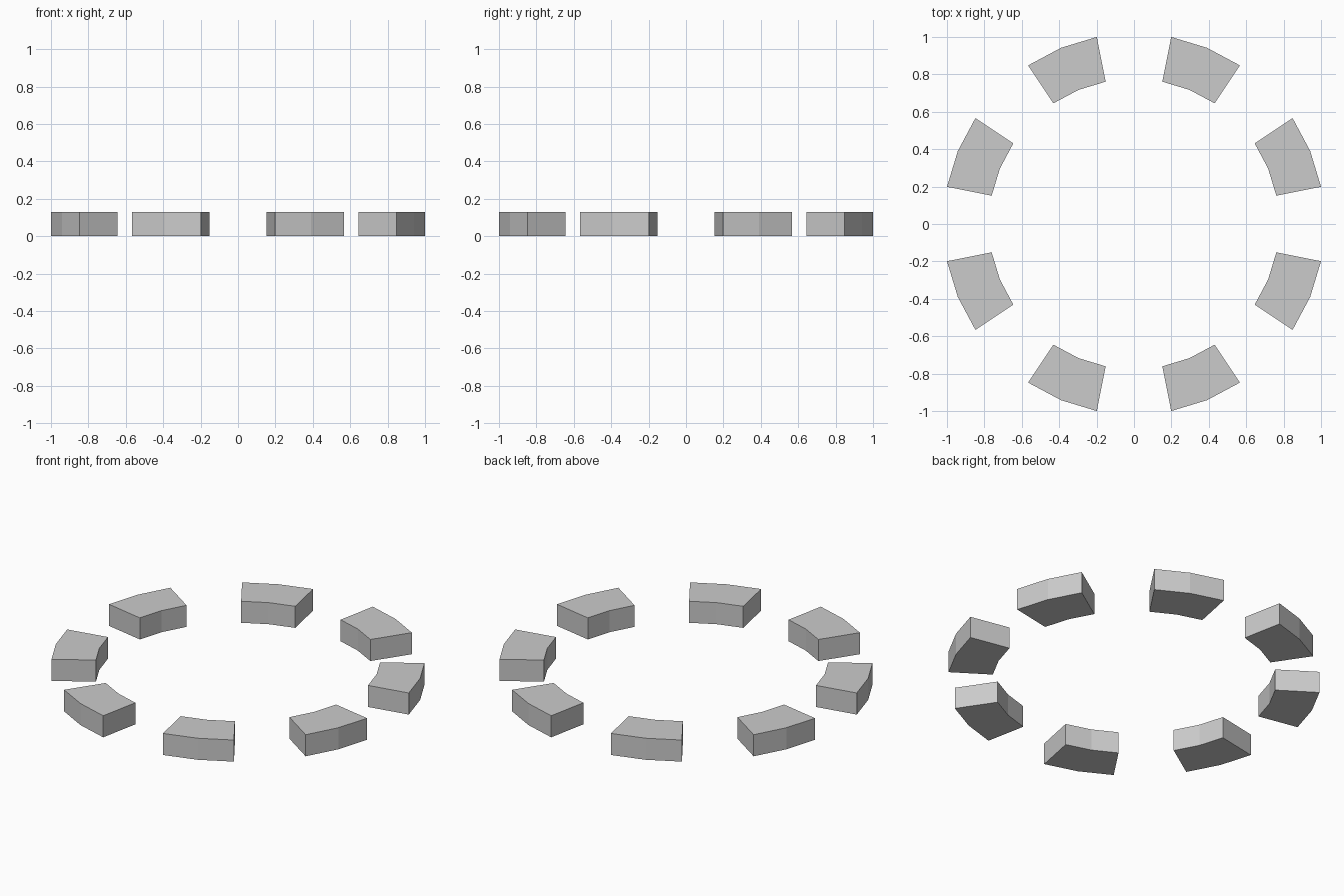
import bpy, bmesh
from math import radians, sin, cos

if "Cube" in bpy.data.objects:
    bpy.data.objects.remove(bpy.data.objects["Cube"])

R_OUT, R_IN, HEIGHT, COUNT = 1.0196, 0.776, 0.13, 8


def ring_block(name, centre):
    # Curved block: arc footprint in two straight steps, extruded upward
    angles = [radians(centre + d) for d in (-11.25, 0, 11.25)]
    outline = [(R_OUT * cos(a), R_OUT * sin(a), 0) for a in angles]
    outline += [(R_IN * cos(a), R_IN * sin(a), 0) for a in reversed(angles)]
    bm = bmesh.new()
    base = bm.faces.new([bm.verts.new(p) for p in outline])
    top = bmesh.ops.extrude_face_region(bm, geom=[base], use_keep_orig=True)
    verts = [g for g in top["geom"] if isinstance(g, bmesh.types.BMVert)]
    bmesh.ops.translate(bm, verts=verts, vec=(0, 0, HEIGHT))
    bmesh.ops.recalc_face_normals(bm, faces=bm.faces)
    mesh = bpy.data.meshes.new(name)
    bm.to_mesh(mesh)
    bm.free()
    obj = bpy.data.objects.new(name, mesh)
    bpy.context.collection.objects.link(obj)


# Eight evenly spaced blocks
for i in range(COUNT):
    ring_block(f"ring_block_{i + 1}", 22.5 + i * 360 / COUNT)
